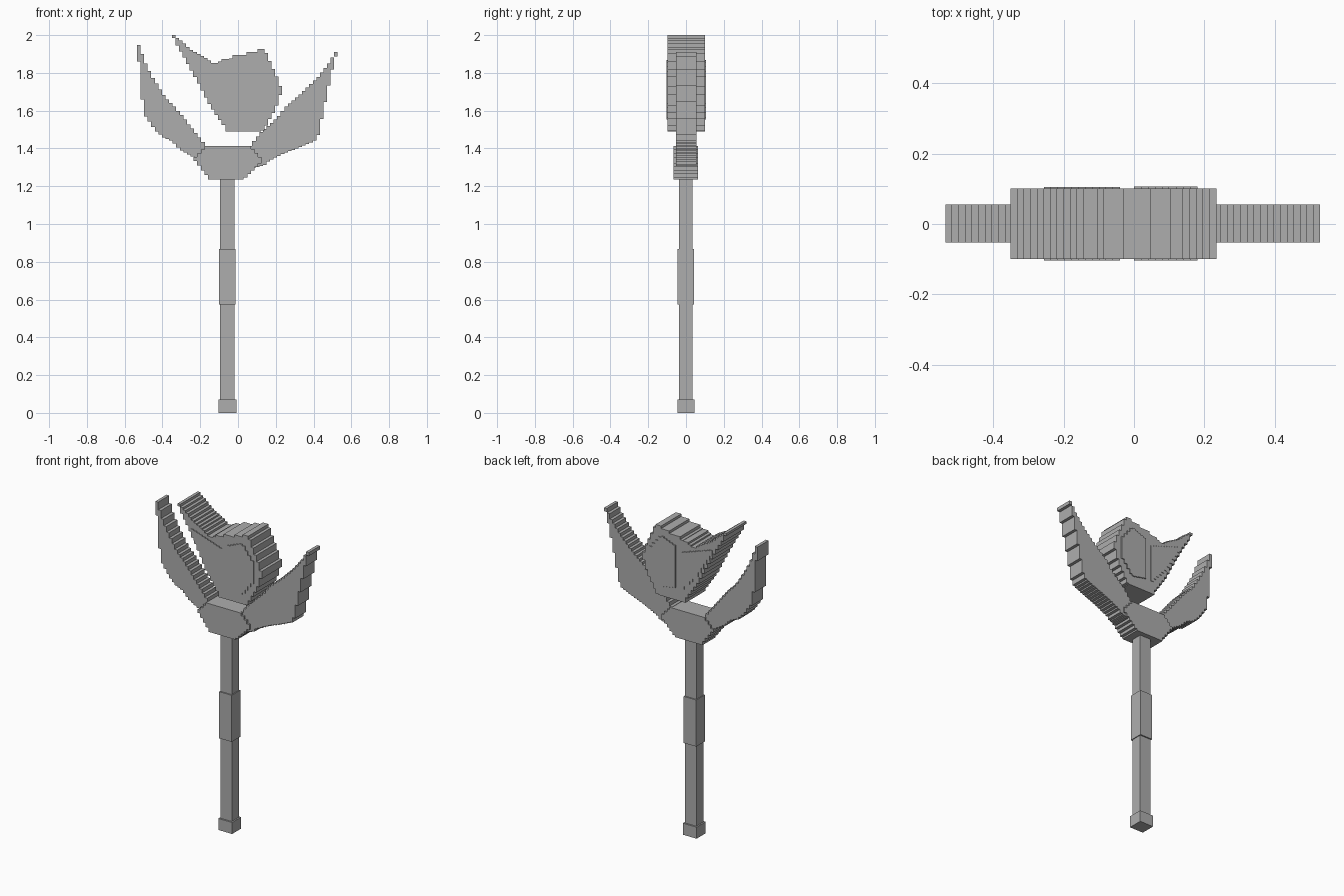
import bpy, bmesh

grey = bpy.data.materials.new("stone grey")
grey.diffuse_color = (0.42, 0.42, 0.42, 1)


def finish(name, bm):
    bmesh.ops.recalc_face_normals(bm, faces=bm.faces)
    me = bpy.data.meshes.new(name)
    bm.to_mesh(me)
    bm.free()
    me.materials.append(grey)
    ob = bpy.data.objects.new(name, me)
    bpy.context.collection.objects.link(ob)
    return ob


def box(name, x0, x1, y0, y1, z0, z1):
    bm = bmesh.new()
    bmesh.ops.create_cube(bm, size=1)
    for v in bm.verts:
        v.co = (x1 if v.co.x > 0 else x0,
                y1 if v.co.y > 0 else y0,
                z1 if v.co.z > 0 else z0)
    return finish(name, bm)


def sample(line, x):
    if x <= line[0][0]:
        return line[0][1]
    for (xa, za), (xb, zb) in zip(line, line[1:]):
        if x <= xb:
            return za + (zb - za) * (x - xa) / (xb - xa)
    return line[-1][1]


def stepped(name, x0, x1, n, upper, lower, y0, y1):
    """Slab whose outline is cut into a staircase of n columns."""
    w = (x1 - x0) / n
    top, bottom = [], []
    for i in range(n):
        a, b = x0 + i * w, x0 + (i + 1) * w
        zt, zb = (round(sample(l, (a + b) / 2), 3) for l in (upper, lower))
        top += [(a, zt), (b, zt)]
        bottom += [(a, zb), (b, zb)]
    outline = []
    for p in bottom + top[::-1]:
        if not outline or abs(p[0] - outline[-1][0]) + abs(p[1] - outline[-1][1]) > 1e-5:
            outline.append(p)
    bm = bmesh.new()
    face = bm.faces.new([bm.verts.new((x, y0, z)) for x, z in outline])
    ext = bmesh.ops.extrude_face_region(bm, geom=[face])
    for v in ext["geom"]:
        if isinstance(v, bmesh.types.BMVert):
            v.co.y = y1
    return finish(name, bm)


# Handle: shaft, foot and grip
box("shaft", -0.095, -0.018, -0.036, 0.034, 0.05, 1.25)
box("foot", -0.104, -0.009, -0.046, 0.044, 0, 0.072)
box("grip", -0.10, -0.013, -0.044, 0.042, 0.575, 0.867)

# Cup that holds the prongs
stepped("cup", -0.235, 0.125, 19,
        [(-0.23, 1.35), (-0.17, 1.412), (0.063, 1.412), (0.125, 1.345)],
        [(-0.23, 1.34), (-0.15, 1.235), (0.03, 1.235), (0.125, 1.33)],
        -0.066, 0.064)

# Curved prongs either side
stepped("left_prong", -0.535, -0.10, 23,
        [(-0.525, 1.947), (-0.507, 1.90), (-0.488, 1.85), (-0.46, 1.79), (-0.386, 1.67),
         (-0.333, 1.618), (-0.29, 1.565), (-0.238, 1.50), (-0.165, 1.41), (-0.10, 1.35)],
        [(-0.525, 1.86), (-0.507, 1.66), (-0.488, 1.57), (-0.44, 1.50), (-0.397, 1.459),
         (-0.349, 1.438), (-0.307, 1.395), (-0.217, 1.342), (-0.19, 1.30), (-0.10, 1.29)],
        -0.053, 0.056)
stepped("right_prong", 0.0, 0.528, 28,
        [(0.0, 1.35), (0.063, 1.41), (0.116, 1.48), (0.212, 1.565), (0.249, 1.618),
         (0.344, 1.698), (0.423, 1.777), (0.487, 1.857), (0.505, 1.892), (0.52, 1.912)],
        [(0.0, 1.29), (0.095, 1.30), (0.138, 1.31), (0.16, 1.332), (0.243, 1.374),
         (0.339, 1.411), (0.405, 1.44), (0.426, 1.475), (0.445, 1.565), (0.464, 1.655),
         (0.481, 1.735), (0.50, 1.82), (0.52, 1.893)],
        -0.053, 0.056)

# Floating head with a swept-back horn
stepped("floating_head", -0.35, 0.234, 31,
        [(-0.34, 2.0), (-0.32, 1.983), (-0.29, 1.962), (-0.254, 1.925), (-0.217, 1.904),
         (-0.155, 1.872), (-0.145, 1.852), (-0.10, 1.852), (-0.09, 1.873), (-0.04, 1.873),
         (-0.033, 1.894), (0.04, 1.894), (0.045, 1.91), (0.095, 1.91), (0.105, 1.926),
         (0.135, 1.926), (0.15, 1.905), (0.169, 1.86), (0.206, 1.78), (0.225, 1.73)],
        [(-0.34, 1.985), (-0.32, 1.94), (-0.28, 1.875), (-0.22, 1.765), (-0.15, 1.63),
         (-0.075, 1.52), (-0.063, 1.49), (0.12, 1.49), (0.14, 1.497), (0.152, 1.53),
         (0.20, 1.61), (0.225, 1.685)],
        -0.099, 0.101)

# Slightly raised patches on both faces of the head
stepped("left_raised_patch", -0.255, -0.04, 11,
        [(-0.25, 1.87), (-0.13, 1.83), (-0.04, 1.80)],
        [(-0.25, 1.84), (-0.15, 1.68), (-0.04, 1.56)], -0.103, 0.105)
stepped("right_raised_patch", 0.0, 0.18, 9,
        [(0.0, 1.83), (0.1, 1.87), (0.18, 1.77)],
        [(0.0, 1.57), (0.1, 1.55), (0.18, 1.65)], -0.104, 0.107)
